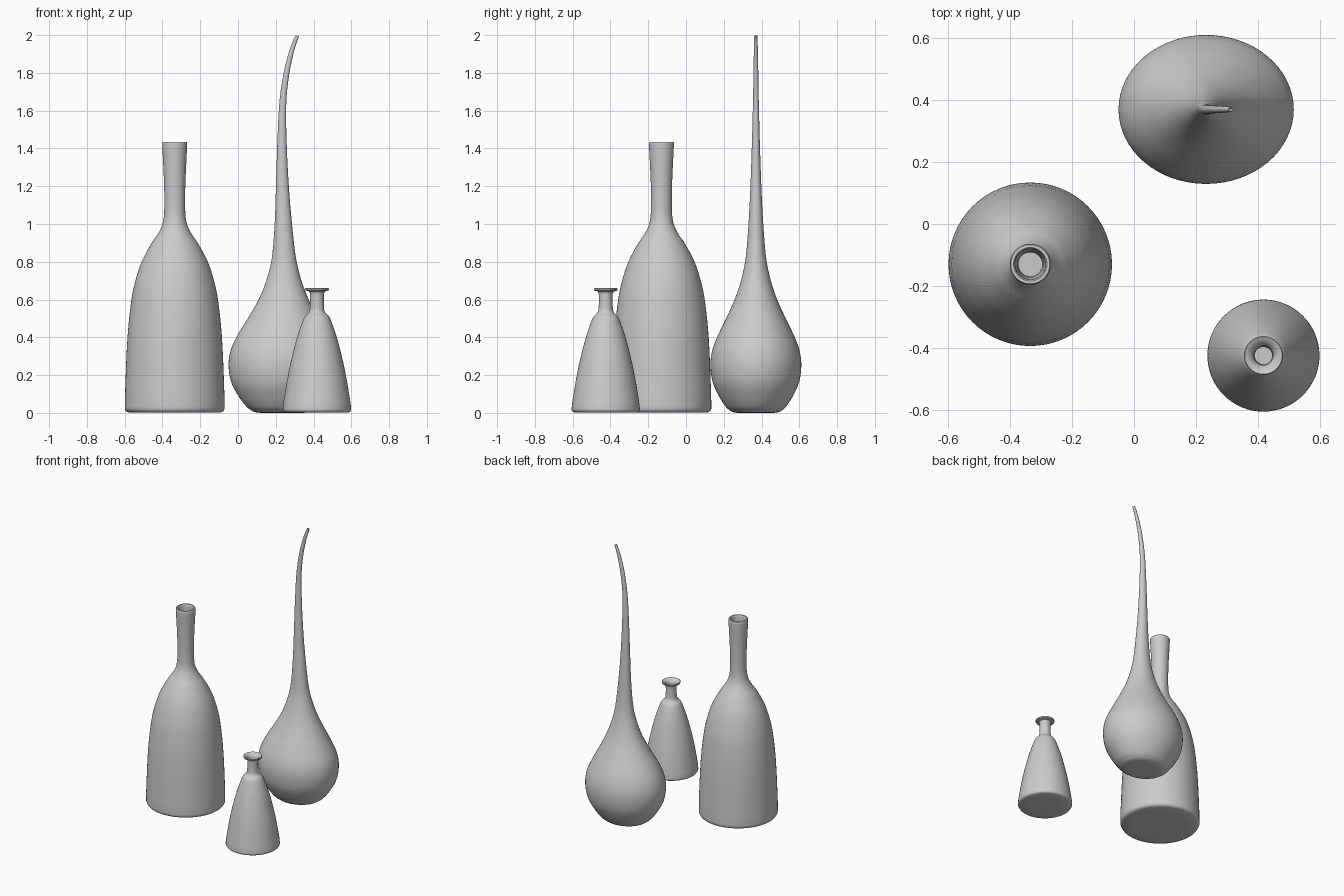
import bpy, bmesh, math
from mathutils import Vector

if "Cube" in bpy.data.objects:
    bpy.data.objects.remove(bpy.data.objects["Cube"])

SIDES = 64


def smooth(points, steps=6):
    """Monotone-spaced Catmull-Rom curve through the given tuples."""
    pts = [Vector(p) for p in points]
    out = []
    for i in range(len(pts) - 1):
        p1, p2 = pts[i], pts[i + 1]
        d = (p2 - p1).length
        m1, m2 = p2 - p1, p2 - p1
        if i > 0:
            m1 = (p2 - pts[i - 1]) * (d / (d + (p1 - pts[i - 1]).length))
        if i < len(pts) - 2:
            m2 = (pts[i + 2] - p1) * (d / (d + (pts[i + 2] - p2).length))
        for k in range(steps):
            t = k / steps
            out.append(p1 * (2*t**3 - 3*t**2 + 1) + m1 * (t**3 - 2*t**2 + t)
                       + p2 * (3*t**2 - 2*t**3) + m2 * (t**3 - t**2))
    out.append(pts[-1])
    return out


def loft(name, loc, rings, squash=1.0):
    """Skin rings of (radius, height, x offset, tilt) and cap both ends."""
    bm = bmesh.new()
    loops = []
    for r, z, dx, tilt in rings:
        loop = []
        for i in range(SIDES):
            a = 2 * math.pi * i / SIDES
            c, s = r * math.cos(a), r * math.sin(a) * squash
            loop.append(bm.verts.new((dx + c * math.cos(tilt), s, z - c * math.sin(tilt))))
        loops.append(loop)
    for a, b in zip(loops, loops[1:]):
        for i in range(SIDES):
            j = (i + 1) % SIDES
            bm.faces.new((a[i], a[j], b[j], b[i]))
    bm.faces.new(loops[0][::-1])
    bm.faces.new(loops[-1])
    bmesh.ops.recalc_face_normals(bm, faces=bm.faces)
    me = bpy.data.meshes.new(name)
    bm.to_mesh(me)
    bm.free()
    ob = bpy.data.objects.new(name, me)
    ob.location = loc
    bpy.context.collection.objects.link(ob)
    bpy.ops.object.select_all(action='DESELECT')
    ob.select_set(True)
    bpy.context.view_layer.objects.active = ob
    bpy.ops.object.shade_smooth_by_angle(angle=math.radians(40))
    return ob


def bottle(name, loc, foot, body, lip, inside):
    profile = foot + [tuple(p) for p in smooth(body)] + lip + [tuple(p) for p in smooth(inside)]
    return loft(name, loc, [(r, z, 0, 0) for r, z in profile])


# Tall bottle with a straight neck
bottle("tall_bottle", (-0.335, -0.13, 0),
       [(0.17, 0.003), (0.245, 0.003), (0.258, 0.009)],
       [(0.264, 0.02), (0.263, 0.1), (0.250, 0.4), (0.229, 0.6), (0.208, 0.7), (0.175, 0.8),
        (0.122, 0.9), (0.088, 0.95), (0.065, 1.0), (0.056, 1.06), (0.056, 1.2), (0.066, 1.42)],
       [(0.066, 1.43), (0.063, 1.435), (0.054, 1.435), (0.050, 1.43)],
       [(0.049, 1.42), (0.041, 1.2), (0.041, 1.06), (0.07, 0.95), (0.16, 0.8), (0.21, 0.6),
        (0.235, 0.4), (0.248, 0.03)])

# Small bottle with a flared lip
bottle("small_bottle", (0.418, -0.425, 0),
       [(0.11, 0.003), (0.168, 0.003), (0.176, 0.007)],
       [(0.181, 0.016), (0.178, 0.05), (0.153, 0.2), (0.129, 0.31), (0.105, 0.4), (0.078, 0.48),
        (0.064, 0.51), (0.045, 0.53), (0.038, 0.55), (0.037, 0.63), (0.042, 0.643)],
       [(0.061, 0.648), (0.063, 0.652), (0.063, 0.657), (0.060, 0.66), (0.055, 0.658)],
       [(0.042, 0.65), (0.033, 0.635), (0.030, 0.6), (0.030, 0.55), (0.055, 0.5), (0.095, 0.4),
        (0.143, 0.2), (0.168, 0.03)])

# Teardrop vase: oval body and a long neck that bends at the tip
drop = smooth([(0.155, 0.008, 0), (0.185, 0.03, 0), (0.228, 0.085, 0), (0.268, 0.16, 0),
               (0.283, 0.25, 0), (0.272, 0.33, 0), (0.237, 0.41, 0), (0.180, 0.51, 0.005),
               (0.128, 0.61, 0.009), (0.090, 0.71, 0.01), (0.064, 0.82, 0.01),
               (0.046, 1.0, 0.007), (0.034, 1.2, 0.002), (0.024, 1.45, 0.0),
               (0.018, 1.65, 0.005), (0.015, 1.8, 0.024), (0.013, 1.9, 0.047),
               (0.011, 1.96, 0.066), (0.010, 1.995, 0.081)])
rings = [(0.09, 0.0, 0, 0), (0.13, 0.001, 0, 0)]
for i, (r, z, x) in enumerate(drop):
    p, q = drop[max(i - 1, 0)], drop[min(i + 1, len(drop) - 1)]
    tilt = math.atan2(q[2] - p[2], q[1] - p[1]) if z > 1.2 else 0
    rings.append((r, z, x, tilt))
# Mouth of the neck
r, z, x, tilt = rings[-1]
rings += [(0.006, z, x, tilt),
          (0.006, z - 0.05 * math.cos(tilt), x - 0.05 * math.sin(tilt), tilt)]
loft("teardrop_vase", (0.233, 0.37, 0), rings, squash=0.85)
